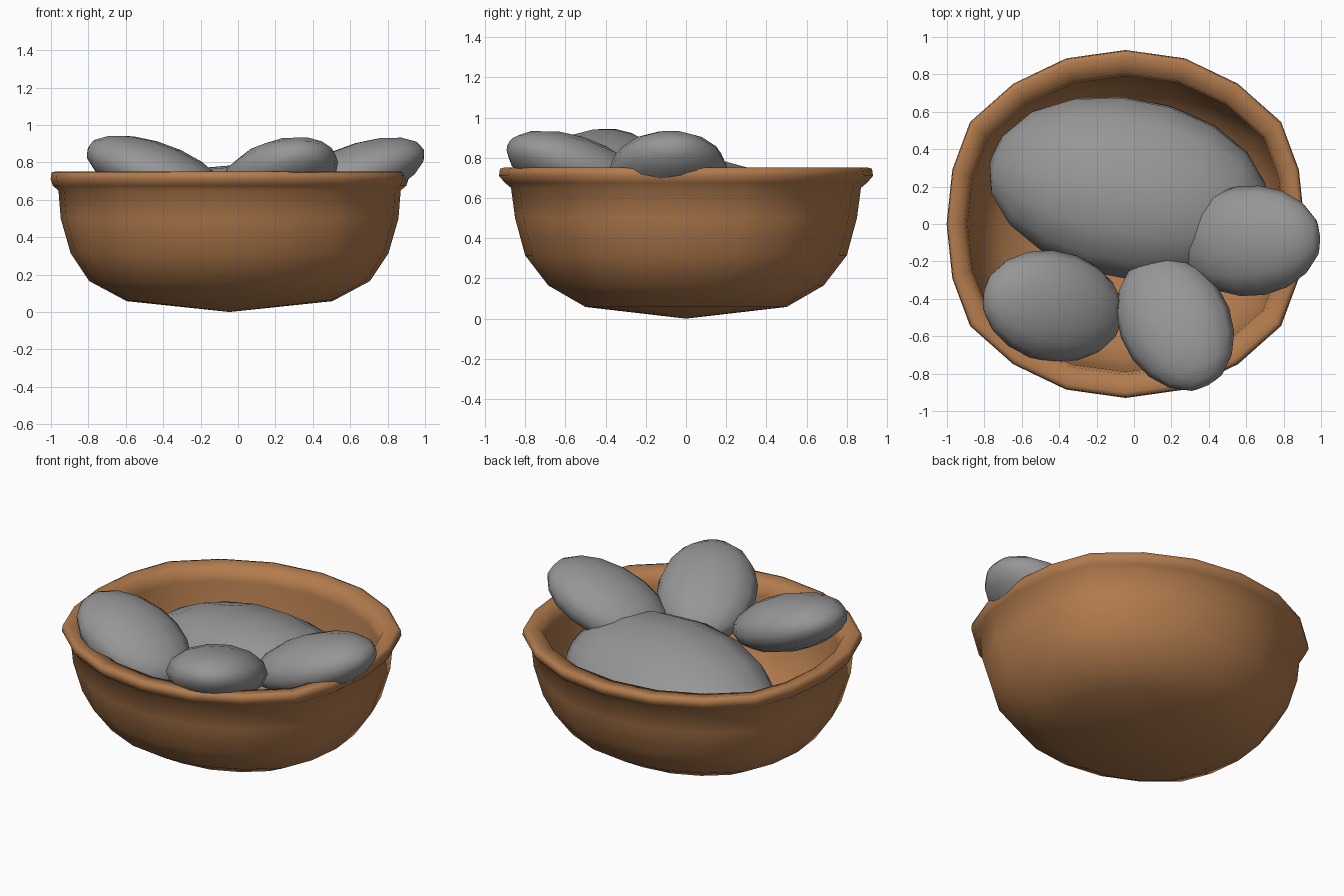
import bpy, bmesh, math
from mathutils import Matrix, Vector

if "Cube" in bpy.data.objects:
    bpy.data.objects.remove(bpy.data.objects["Cube"])


def material(name, rgb):
    m = bpy.data.materials.new(name)
    m.diffuse_color = (*rgb, 1)
    m.use_nodes = True
    m.node_tree.nodes["Principled BSDF"].inputs["Base Color"].default_value = m.diffuse_color
    return m


BROWN = material("wood brown", (0.45, 0.2, 0.075))
GREY = material("stone grey", (0.305, 0.305, 0.305))


def add_object(name, bm, mat, angle):
    bmesh.ops.recalc_face_normals(bm, faces=bm.faces)
    me = bpy.data.meshes.new(name)
    bm.to_mesh(me)
    bm.free()
    me.materials.append(mat)
    ob = bpy.data.objects.new(name, me)
    bpy.context.collection.objects.link(ob)
    bpy.ops.object.select_all(action='DESELECT')
    ob.select_set(True)
    bpy.context.view_layer.objects.active = ob
    bpy.ops.object.shade_smooth_by_angle(angle=math.radians(angle))
    return ob


# Bowl: 20-sided, slightly squared outline; quarter outline factors per 18 degrees
QX = [1, 0.968, 0.869, 0.628, 0.332, 0]
QY = [0, 0.312, 0.586, 0.806, 0.952, 1]
quarter = list(zip(QX, QY))
outline = (quarter
           + [(-x, y) for x, y in reversed(quarter[:5])]
           + [(-x, -y) for x, y in quarter[1:]]
           + [(x, -y) for x, y in reversed(quarter[1:5])])

# Bowl profile (half width x, half depth y, height), outside bottom to inside bottom
PROFILE = [
    (0.55, 0.50, 0.058), (0.75, 0.685, 0.165), (0.85, 0.80, 0.315),
    (0.903, 0.85, 0.50), (0.915, 0.87, 0.65), (0.945, 0.90, 0.675),
    (0.957, 0.93, 0.71), (0.953, 0.925, 0.745), (0.93, 0.90, 0.752),
    (0.865, 0.805, 0.735), (0.845, 0.79, 0.66), (0.83, 0.775, 0.50),
    (0.775, 0.73, 0.34), (0.68, 0.62, 0.21), (0.48, 0.44, 0.11),
]
bm = bmesh.new()
CX = -0.045
rings = [[bm.verts.new((CX + rx * u, ry * v, z)) for u, v in outline]
         for rx, ry, z in PROFILE]
n = len(outline)
for a, b in zip(rings, rings[1:]):
    for i in range(n):
        j = (i + 1) % n
        bm.faces.new((a[i], a[j], b[j], b[i]))
for ring, z in ((rings[0], 0.0), (rings[-1], 0.06)):
    tip = bm.verts.new((CX, 0, z))
    for i in range(n):
        bm.faces.new((ring[i], ring[(i + 1) % n], tip))
add_object("bowl", bm, BROWN, 70)


# Stones: flattened ellipsoids whose long axis points along yaw and tilts upward
def stone(name, centre, size, yaw, tilt, roll=0):
    bm = bmesh.new()
    bmesh.ops.create_uvsphere(bm, u_segments=14, v_segments=9, radius=1)
    rot = (Matrix.Rotation(math.radians(yaw), 4, 'Z')
           @ Matrix.Rotation(math.radians(-tilt), 4, 'Y')
           @ Matrix.Rotation(math.radians(roll), 4, 'X'))
    m = (Matrix.Translation(Vector(centre)) @ rot
         @ Matrix.Diagonal((*size, 1)) @ Matrix.Rotation(math.pi / 2, 4, 'Y'))
    bmesh.ops.transform(bm, matrix=m, verts=bm.verts)
    return add_object(name, bm, GREY, 60)


stone("large_stone", (-0.03, 0.19, 0.43), (0.76, 0.50, 0.35), -11, 5, -15)
small = (0.40, 0.297, 0.165)
stone("left_stone", (-0.435, -0.44, 0.74), small, 168, 20)
stone("front_stone", (0.22, -0.53, 0.73), small, -62, 20)
stone("right_stone", (0.62, -0.09, 0.73), small, 3, 20)
